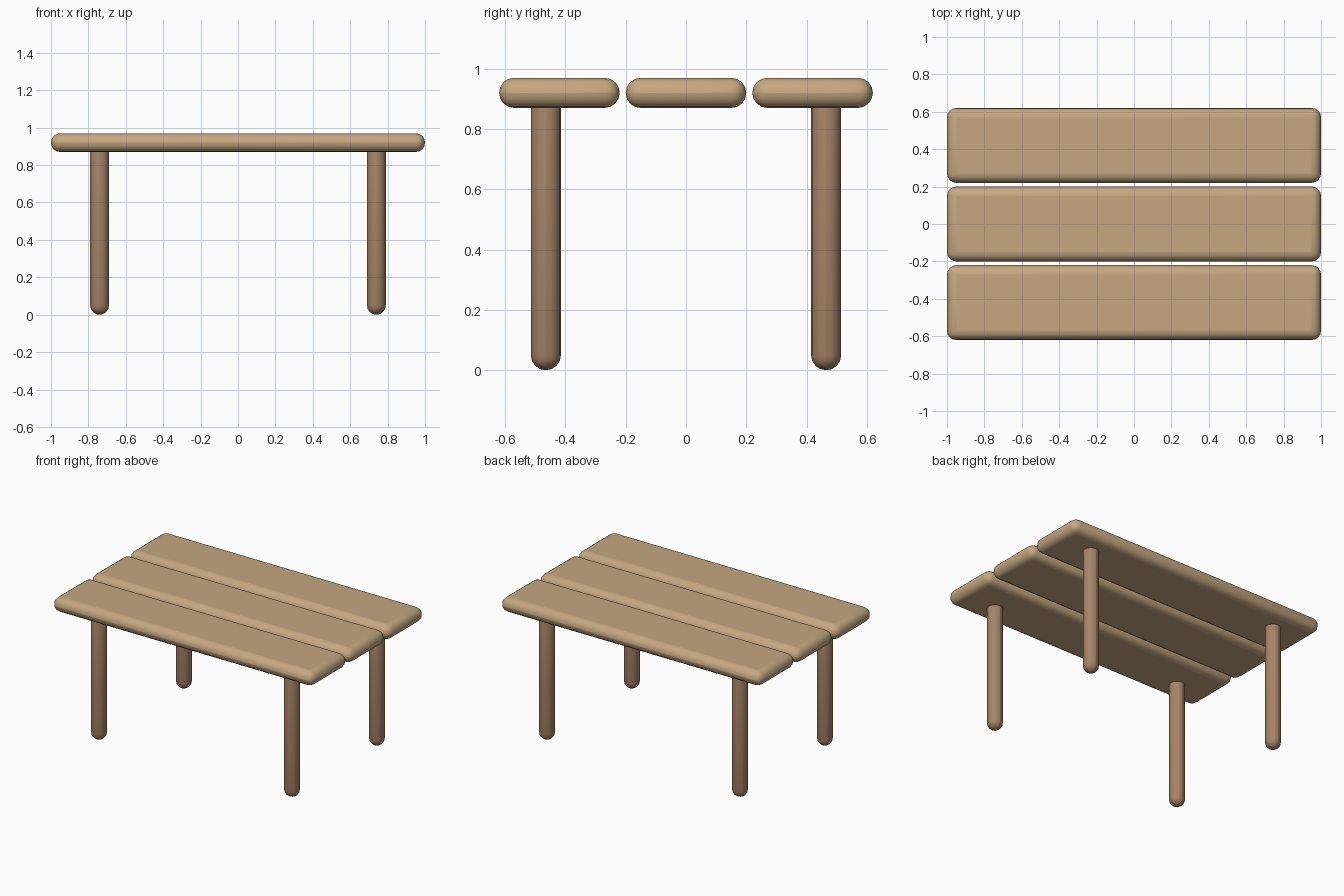
import bpy

if "Cube" in bpy.data.objects:
    bpy.data.objects.remove(bpy.data.objects["Cube"])


def material(name, color):
    m = bpy.data.materials.new(name)
    m.diffuse_color = color
    m.use_nodes = True
    m.node_tree.nodes["Principled BSDF"].inputs["Base Color"].default_value = m.diffuse_color
    return m


plank_wood = material("plank wood", (0.56, 0.39, 0.22, 1))
leg_wood = material("leg wood", (0.38, 0.23, 0.135, 1))


def rounded_bar(name, center, size, mat):
    """Box with fully rounded edges."""
    bpy.ops.mesh.primitive_cube_add(size=1, location=center)
    ob = bpy.context.object
    ob.name = name
    ob.scale = size
    bpy.ops.object.transform_apply(location=False, rotation=False, scale=True)
    bevel = ob.modifiers.new("rounding", 'BEVEL')
    bevel.width = 0.0498
    bevel.segments = 4
    bevel.limit_method = 'NONE'
    ob.data.materials.append(mat)
    bpy.ops.object.shade_smooth_by_angle(angle=0.8)
    return ob


# Three tabletop planks
for label, y in (("front", -0.42), ("middle", 0), ("back", 0.42)):
    rounded_bar(f"{label}_plank", (0, y, 0.92), (2, 0.4, 0.1), plank_wood)

# Four round legs, tops sunk into the planks
for side, x in (("left", -0.74), ("right", 0.74)):
    for end, y in (("front", -0.465), ("back", 0.465)):
        rounded_bar(f"{end}_{side}_leg", (x, y, 0.465), (0.1, 0.1, 0.93), leg_wood)
